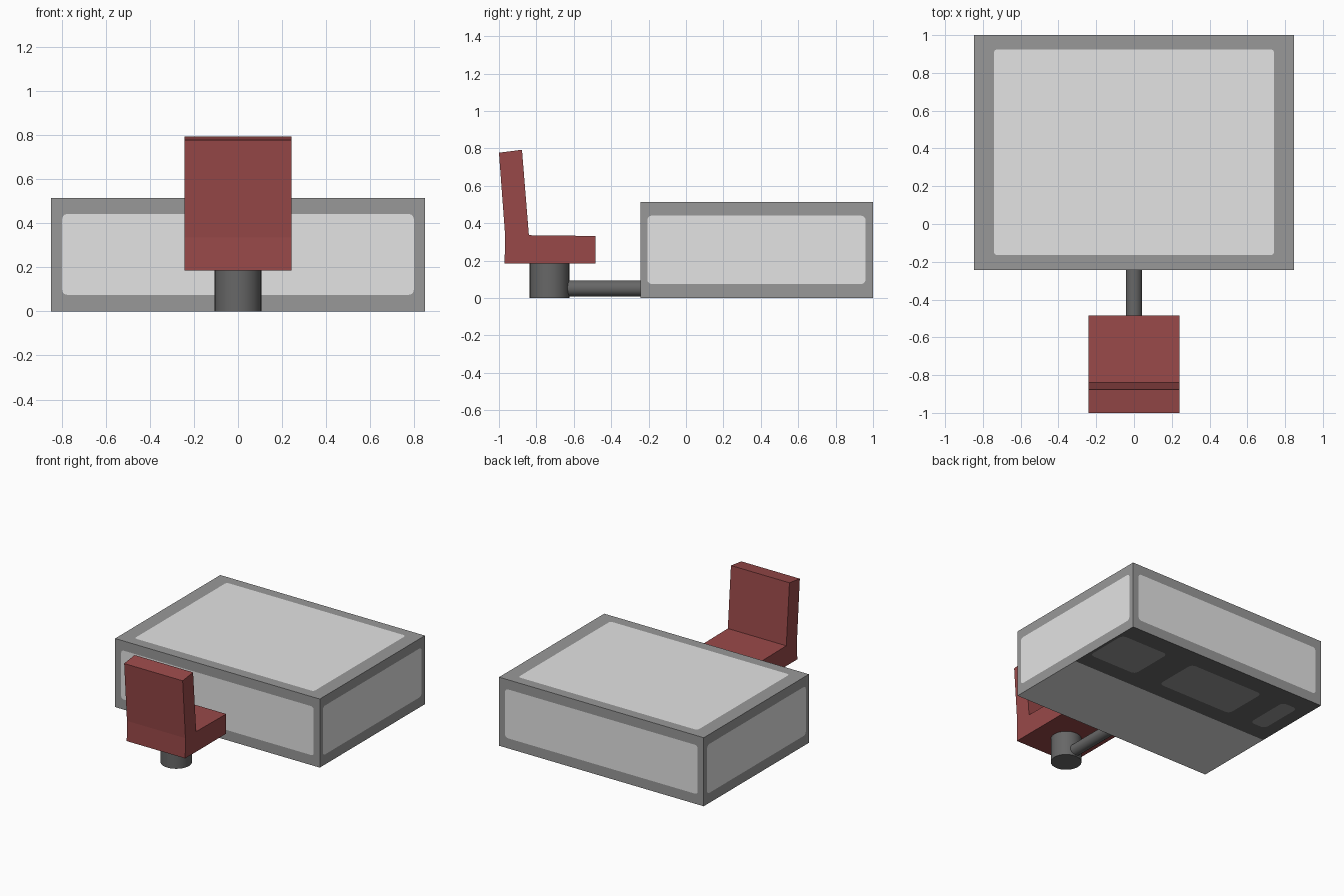
import bpy, bmesh, math
from mathutils import Vector

if "Cube" in bpy.data.objects:
    bpy.data.objects.remove(bpy.data.objects["Cube"])


def material(name, srgb):
    lin = [(c / 12.92 if c <= 0.04045 else ((c + 0.055) / 1.055) ** 2.4)
           for c in (v / 255 for v in srgb)]
    m = bpy.data.materials.new(name)
    m.diffuse_color = (*lin, 1)
    m.use_nodes = True
    m.node_tree.nodes["Principled BSDF"].inputs["Base Color"].default_value = m.diffuse_color
    return m


FRAME = material("frame grey", (153, 153, 153))
PANEL = material("panel light grey", (227, 227, 227))
DARK = material("dark grey", (103, 103, 103))
RED = material("seat red", (153, 73, 73))


def finish(bm, name, mats):
    bmesh.ops.recalc_face_normals(bm, faces=bm.faces)
    me = bpy.data.meshes.new(name)
    bm.to_mesh(me)
    bm.free()
    ob = bpy.data.objects.new(name, me)
    bpy.context.collection.objects.link(ob)
    for m in mats:
        me.materials.append(m)
    return ob


# Table body: every side is a flat face with a rounded panel cut into it
def panel_face(bm, place, outer, inner, r, mat_out, mat_in):
    x0, y0, x1, y1 = outer
    a0, b0, a1, b1 = inner
    out = [bm.verts.new(place(*p)) for p in ((x1, y1), (x0, y1), (x0, y0), (x1, y0))]
    centres = ((a1 - r, b1 - r), (a0 + r, b1 - r), (a0 + r, b0 + r), (a1 - r, b0 + r))
    arcs = []
    for k, (cx, cy) in enumerate(centres):
        angs = [math.radians(90 * k + 22.5 * i) for i in range(5)]
        arcs.append([bm.verts.new(place(cx + r * math.cos(t), cy + r * math.sin(t)))
                     for t in angs])
    for k in range(4):
        n = (k + 1) % 4
        for i in range(4):
            bm.faces.new((out[k], arcs[k][i + 1], arcs[k][i])).material_index = mat_out
        bm.faces.new((out[k], out[n], arcs[n][0], arcs[k][-1])).material_index = mat_out
    bm.faces.new([v for a in arcs for v in a]).material_index = mat_in


X, Y0, Y1, H = 0.847, -0.243, 1.0, 0.513
YM = 0.38
bm = bmesh.new()
for y in (Y0, Y1):      # front and back
    panel_face(bm, lambda u, v: (u, y, v), (-X, 0, X, H), (-0.797, 0.075, 0.797, 0.441), 0.022, 0, 1)
for x in (-X, X):       # left and right
    panel_face(bm, lambda u, v: (x, u, v), (Y0, 0, Y1, H), (-0.207, 0.075, 0.96, 0.441), 0.025, 0, 1)
panel_face(bm, lambda u, v: (u, v, H), (-X, Y0, X, Y1), (-0.742, -0.165, 0.742, 0.925), 0.02, 0, 1)

# Underside: plain light front half, dark back half with three panels
under = bm.faces.new([bm.verts.new(p) for p in ((-X, Y0, 0), (-X, YM, 0), (X, YM, 0), (X, Y0, 0))])
under.material_index = 1
for c0, c1, p0, p1 in ((-X, -0.55, -0.75, -0.62), (-0.55, 0.31, -0.43, 0.20), (0.31, X, 0.42, 0.825)):
    panel_face(bm, lambda u, v: (u, v, 0), (c0, YM, c1, Y1), (p0, 0.51, p1, 0.86), 0.035, 2, 0)
bmesh.ops.remove_doubles(bm, verts=bm.verts, dist=0.0005)
finish(bm, "table_body", (FRAME, PANEL, DARK))

# Seat with leaning backrest: side profile extruded across x
profile = ((-0.97, 0.185), (-0.485, 0.185), (-0.485, 0.332), (-0.84, 0.336),
           (-0.877, 0.793), (-1.0, 0.777), (-0.967, 0.335))
bm = bmesh.new()
face = bm.faces.new([bm.verts.new((-0.242, y, z)) for y, z in profile])
ext = bmesh.ops.extrude_face_region(bm, geom=[face])
bmesh.ops.translate(bm, vec=(0.484, 0, 0),
                    verts=[g for g in ext["geom"] if isinstance(g, bmesh.types.BMVert)])
finish(bm, "seat", (RED,))


# Round seat post and the bar joining it to the table
def cylinder(name, a, b, r):
    a, b = Vector(a), Vector(b)
    bpy.ops.mesh.primitive_cylinder_add(vertices=32, radius=r, depth=(b - a).length,
                                        location=(a + b) / 2,
                                        rotation=(b - a).to_track_quat('Z', 'Y').to_euler())
    ob = bpy.context.object
    ob.name = name
    ob.data.materials.append(DARK)
    bpy.ops.object.shade_smooth_by_angle()


cylinder("seat_post", (0, -0.73, 0), (0, -0.73, 0.186), 0.106)
cylinder("connecting_bar", (0, -0.66, 0.052), (0, -0.24, 0.052), 0.043)
